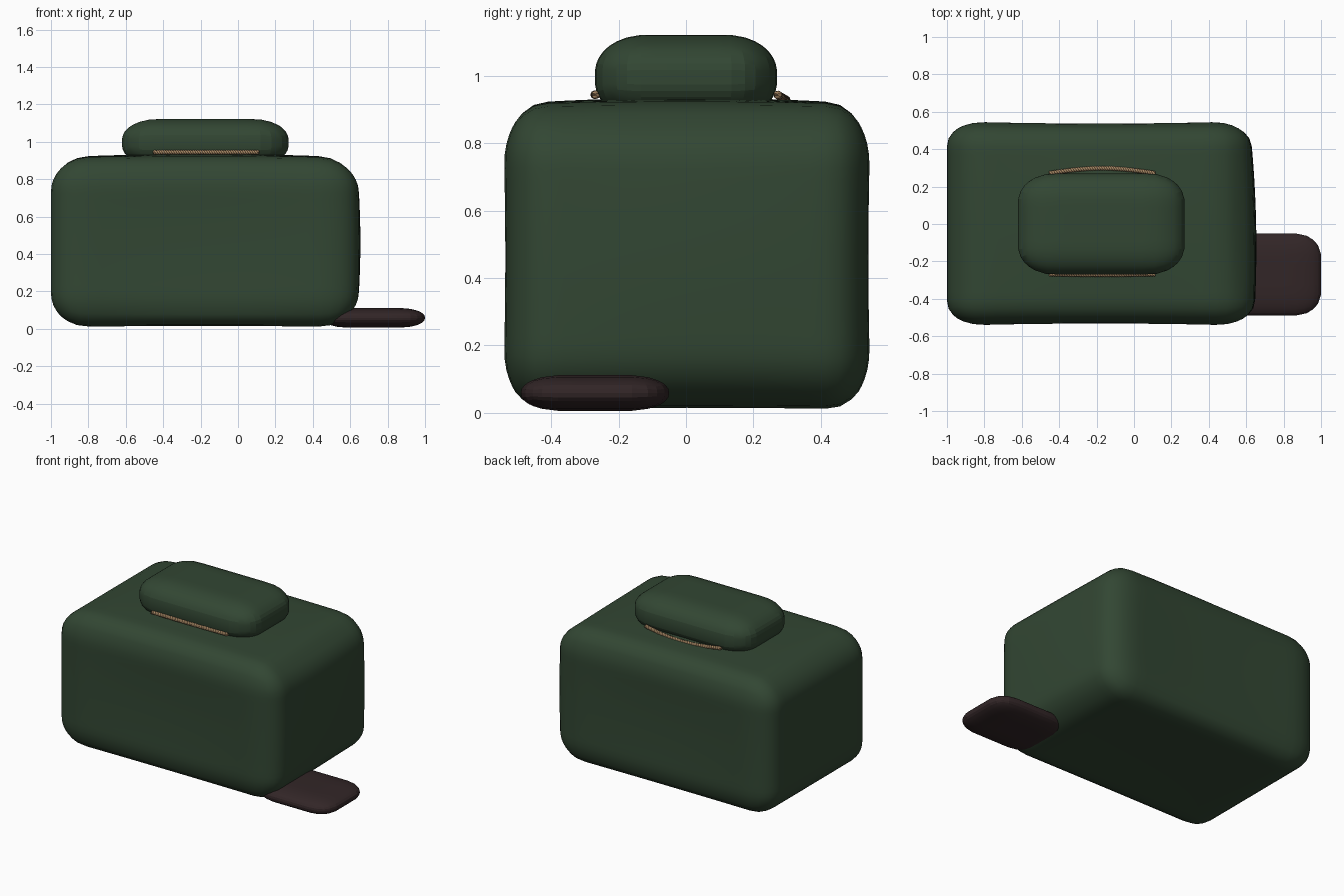
import bpy, bmesh, math
from mathutils import Vector

cube = bpy.data.objects.get("Cube")
if cube:
    bpy.data.objects.remove(cube, do_unlink=True)


def material(name, rgb):
    m = bpy.data.materials.new(name)
    m.use_nodes = True
    m.diffuse_color = (*rgb, 1)
    m.node_tree.nodes["Principled BSDF"].inputs["Base Color"].default_value = (*rgb, 1)
    return m


green = material("dark green fabric", (0.032, 0.062, 0.033))
brown = material("dark brown leather", (0.032, 0.019, 0.020))
tan = material("tan rope", (0.40, 0.25, 0.13))


def rounded_box(name, lo, hi, radii, mat, cuts, shape=None, angle=None):
    """Box with elliptical corner radii per axis and an optional soft deformation."""
    lo, hi = Vector(lo), Vector(hi)
    mid, half = (lo + hi) / 2, (hi - lo) / 2
    bm = bmesh.new()
    bmesh.ops.create_cube(bm, size=2)
    bmesh.ops.subdivide_edges(bm, edges=bm.edges[:], cuts=cuts, use_grid_fill=True)
    for v in bm.verts:
        u = v.co.copy()
        q = Vector([u[i] * half[i] for i in range(3)])
        core = Vector([max(radii[i] - half[i], min(half[i] - radii[i], q[i])) for i in range(3)])
        d = Vector([(q[i] - core[i]) / radii[i] for i in range(3)])
        d.normalize()
        p = mid + core + Vector([d[i] * radii[i] for i in range(3)])
        v.co = p + shape(u) if shape else p
    me = bpy.data.meshes.new(name)
    bm.to_mesh(me)
    bm.free()
    me.materials.append(mat)
    ob = bpy.data.objects.new(name, me)
    bpy.context.collection.objects.link(ob)
    if angle:
        bpy.ops.object.select_all(action="DESELECT")
        ob.select_set(True)
        bpy.context.view_layer.objects.active = ob
        bpy.ops.object.shade_smooth_by_angle(angle=math.radians(angle))
    return ob


# Stuffed fabric: bulging top and ends, slightly sunken front, back and base
def stuffing(u):
    fx, fy, fz = [1 - c * c for c in u]
    lean = -0.012 * (u.y + 1) * max(u.x, 0)
    return Vector((0.025 * fy * fz * max(u.x, 0) + lean,
                   -0.02 * u.y ** 3 * fx * fz,
                   0.02 * fx * fy * max(u.z, 0) - 0.012 * fx * fy * min(u.z, 0)))


# Main body
rounded_box("bag_body", (-1, -0.545, 0.01), (0.64, 0.55, 0.915),
            (0.2, 0.13, 0.18), green, 23, stuffing, 30)

# Top pouch
rounded_box("top_pouch", (-0.62, -0.27, 0.87), (0.27, 0.27, 1.122),
            (0.19, 0.15, 0.11), green, 11, None, 12)

# Flat flap beside the base
rounded_box("side_flap", (0.45, -0.49, 0.006), (1, -0.05, 0.112),
            (0.14, 0.12, 0.05), brown, 7, None, 12)


# Twisted ropes along the long sides of the pouch
def rope(name, start, end, sag, turns=22, steps=176):
    cu = bpy.data.curves.new(name, "CURVE")
    cu.dimensions = "3D"
    cu.bevel_depth = 0.007
    cu.bevel_resolution = 1
    cu.use_fill_caps = True
    a, b = Vector(start), Vector(end)
    for strand in range(2):
        sp = cu.splines.new("POLY")
        sp.points.add(steps)
        for i, pt in enumerate(sp.points):
            t = i / steps
            ang = math.tau * turns * t + math.pi * strand
            twist = Vector((0, math.cos(ang), math.sin(ang))) * 0.006
            p = a.lerp(b, t) + Vector(sag) * math.sin(math.pi * t) + twist
            pt.co = (*p, 1)
    cu.materials.append(tan)
    bpy.context.collection.objects.link(bpy.data.objects.new(name, cu))


rope("front_rope", (-0.45, -0.268, 0.944), (0.11, -0.268, 0.944), (0, -0.003, 0))
rope("back_rope", (-0.45, 0.272, 0.944), (0.11, 0.272, 0.944), (0, 0.026, -0.016))
